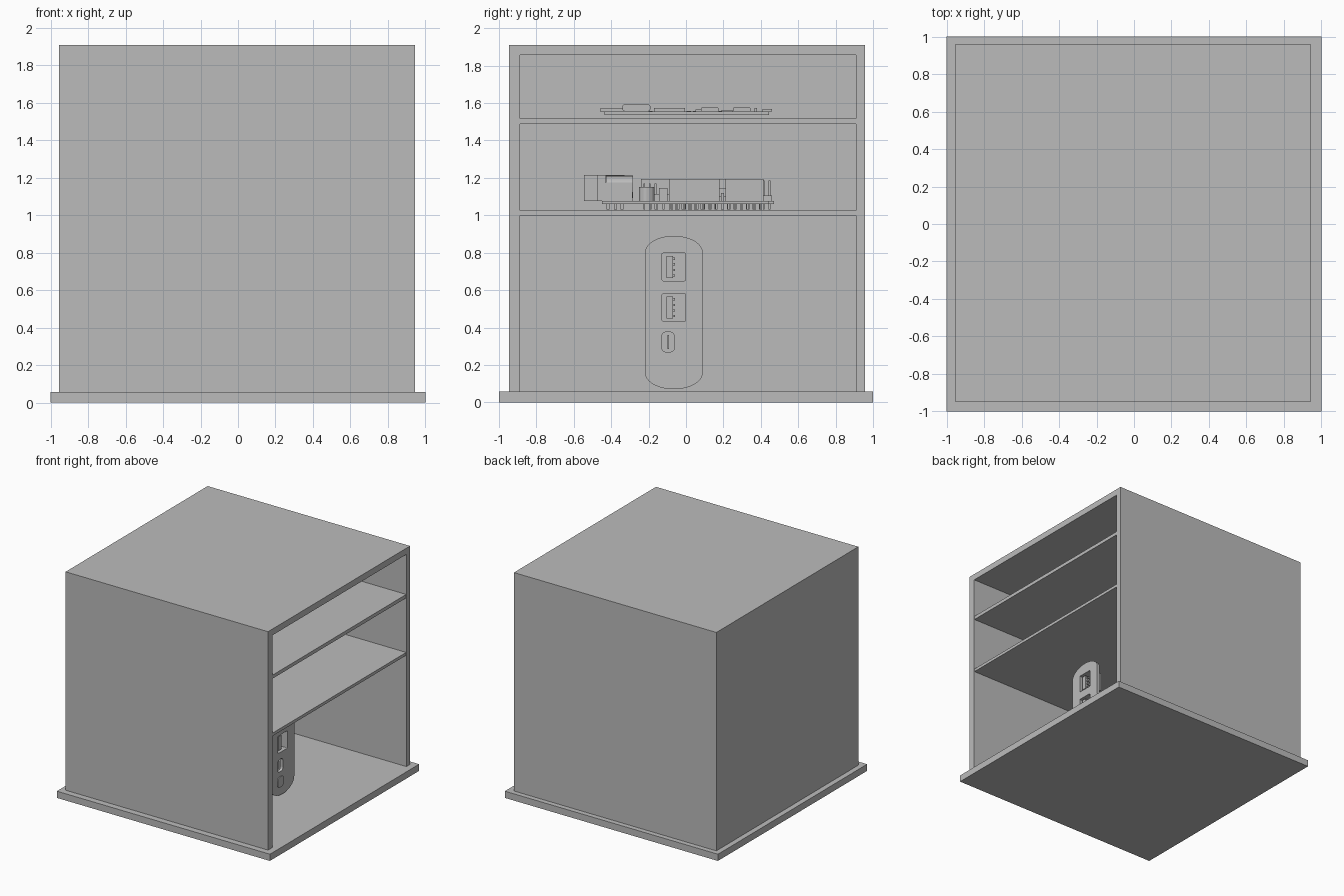
import bpy, bmesh, math

if "Cube" in bpy.data.objects:
    bpy.data.objects.remove(bpy.data.objects["Cube"])

grey = bpy.data.materials.new("plain_grey")
grey.diffuse_color = (0.5, 0.5, 0.5, 1)
grey.use_nodes = True
grey.node_tree.nodes["Principled BSDF"].inputs["Base Color"].default_value = grey.diffuse_color


def finish(name, bm):
    bmesh.ops.recalc_face_normals(bm, faces=bm.faces)
    me = bpy.data.meshes.new(name)
    bm.to_mesh(me)
    bm.free()
    me.materials.append(grey)
    ob = bpy.data.objects.new(name, me)
    bpy.context.collection.objects.link(ob)
    return ob


def add_box(bm, x0, x1, y0, y1, z0, z1):
    vs = bmesh.ops.create_cube(bm, size=1)["verts"]
    for v in vs:
        v.co.x = x1 if v.co.x > 0 else x0
        v.co.y = y1 if v.co.y > 0 else y0
        v.co.z = z1 if v.co.z > 0 else z0


def boxes(name, *dims):
    bm = bmesh.new()
    for d in dims:
        add_box(bm, *d)
    return finish(name, bm)


def prism(name, x0, x1, y0, y1, z0, z1, ry, rz, n=6):
    """Rounded rectangle in the yz plane, extruded along x."""
    bm = bmesh.new()
    pts = []
    for q, (cy, cz) in enumerate([(y1 - ry, z1 - rz), (y0 + ry, z1 - rz),
                                  (y0 + ry, z0 + rz), (y1 - ry, z0 + rz)]):
        for i in range(n + 1):
            a = math.pi / 2 * (q + i / n)
            pts.append((x0, cy + ry * math.cos(a), cz + rz * math.sin(a)))
    f = bm.faces.new([bm.verts.new(p) for p in pts])
    g = bmesh.ops.extrude_face_region(bm, geom=[f])["geom"]
    for v in g:
        if isinstance(v, bmesh.types.BMVert):
            v.co.x = x1
    bmesh.ops.remove_doubles(bm, verts=bm.verts, dist=1e-5)
    return finish(name, bm)


def cylinders(name, items, n=16):
    """Upright cylinders: (x, y, z0, z1, radius)."""
    bm = bmesh.new()
    for x, y, z0, z1, r in items:
        vs = bmesh.ops.create_cone(bm, cap_ends=True, segments=n, radius1=r,
                                   radius2=r, depth=z1 - z0)["verts"]
        bmesh.ops.translate(bm, verts=vs, vec=(x, y, (z0 + z1) / 2))
    return finish(name, bm)


def cut(ob, *cutters):
    for c in cutters:
        m = ob.modifiers.new("cut", 'BOOLEAN')
        m.operation, m.solver, m.object = 'DIFFERENCE', 'EXACT', c
        c.hide_render = True
        c.hide_viewport = True


# Cabinet: base, shell open on the right side, two shelves
boxes("base_plate", (-1, 1, -1, 1, 0, 0.057))
shell = boxes("cabinet_shell", (-0.955, 0.945, -0.947, 0.957, 0.057, 1.91))
cut(shell, boxes("shell_cutter", (-0.90, 1.2, -0.887, 0.908, -0.1, 1.857)))
boxes("lower_shelf", (-0.90, 0.943, -0.887, 0.908, 1.0, 1.025))
boxes("upper_shelf", (-0.90, 0.943, -0.887, 0.908, 1.487, 1.517))

# Port panel: thin rounded plate with cut openings
PX = 0.465
panel = prism("port_panel", PX - 0.025, PX, -0.22, 0.09, 0.07, 0.89, 0.154, 0.09, 10)
cutters = [prism("usb_cutter", PX - 0.1, PX + 0.1, -0.128, -0.002, z, z + 0.148, 0.006, 0.006, 2)
           for z in (0.433, 0.65)]
cutters.append(prism("slot_cutter", PX - 0.1, PX + 0.1, -0.13, -0.062, 0.27, 0.375, 0.02, 0.025))
cut(panel, *cutters)

# Sockets behind the panel, with tongue and contacts
for i, z in enumerate((0.433, 0.65)):
    z1 = z + 0.148
    b = PX - 0.11
    f = PX - 0.025
    boxes(f"usb_socket_{i}",
          (b, b + 0.01, -0.135, 0.005, z - 0.007, z1 + 0.007),
          (b, f, -0.135, -0.128, z - 0.007, z1 + 0.007),
          (b, f, -0.002, 0.005, z - 0.007, z1 + 0.007),
          (b, f, -0.135, 0.005, z - 0.007, z),
          (b, f, -0.135, 0.005, z1, z1 + 0.007),
          (b, PX - 0.01, -0.105, -0.07, z + 0.015, z1 - 0.015),
          *[(b, PX - 0.02, -0.07, -0.058, z + 0.022 + k * 0.03, z + 0.034 + k * 0.03)
            for k in range(4)])
boxes("slot_socket",
      (PX - 0.09, PX - 0.08, -0.137, -0.055, 0.263, 0.382),
      (PX - 0.08, PX - 0.012, -0.1, -0.092, 0.285, 0.36))
prism("power_button", PX - 0.02, PX + 0.006, -0.137, -0.057, 0.14, 0.23, 0.03, 0.03)

# Lower controller board
XA, XB = -0.335, 0.38
TOP = 1.077
boxes("controller_board", (XA, XB, -0.45, 0.445, 1.06, TOP),
      (XA + 0.1, XB - 0.07, 0.445, 0.47, 1.06, TOP))
boxes("square_usb_jack", (-0.20, -0.04, -0.545, -0.33, TOP, 1.215))
boxes("power_jack", (XB - 0.165, XB - 0.045, -0.475, -0.43, TOP, 1.215),
      (XB - 0.165, XB - 0.045, -0.43, -0.285, TOP, 1.175))
bar = cylinders("power_jack_barrel", [(0, 0, -0.075, 0.07, 0.06)], 20)
bar.rotation_euler = (math.pi / 2, 0, 0)
bar.location = (XB - 0.105, -0.358, 1.152)


def socket_row(name, x, y0, count):
    """Header strip with holes on top and solder pins below."""
    pitch = 0.034
    ob = boxes(name, (x - 0.017, x + 0.017, y0, y0 + count * pitch, TOP, 1.195))
    ys = [y0 + (k + 0.5) * pitch for k in range(count)]
    cut(ob, boxes(name + "_cutter", *[(x - 0.008, x + 0.008, y - 0.008, y + 0.008, 1.14, 1.25)
                                      for y in ys]))
    boxes(name + "_pins", *[(x - 0.005, x + 0.005, y - 0.005, y + 0.005, 1.03, 1.06) for y in ys])


for nm, x, y0, count in (("power_header", XB - 0.034, -0.092, 8), ("analog_header", XB - 0.034, 0.21, 6),
                         ("digital_header_a", XA + 0.034, -0.24, 10), ("digital_header_b", XA + 0.034, 0.14, 8)):
    socket_row(nm, x, y0, count)

# Long chip, its legs, pin blocks and small parts
boxes("long_chip", (0.13, 0.22, -0.06, 0.41, 1.10, 1.145),
      *[(x, x + 0.012, y * 0.034 - 0.05, y * 0.034 - 0.035, 1.03, 1.12)
        for y in range(14) for x in (0.118, 0.22)])
boxes("end_pin_block", (-0.01, 0.08, 0.4, 0.46, TOP, 1.105),
      *[(x, x + 0.009, y, y + 0.009, 1.03, 1.185)
        for x in (0.0, 0.03, 0.06) for y in (0.412, 0.442)])
boxes("side_pin_block", (-0.24, -0.17, -0.24, -0.15, TOP, 1.105),
      *[(x, x + 0.009, y, y + 0.009, 1.03, 1.17)
        for x in (-0.23, -0.19) for y in (-0.228, -0.198, -0.168)])
boxes("jack_pins", *[(x, x + 0.02, y, y + 0.015, 1.03, 1.06)
                     for x in (-0.18, -0.08, 0.23, 0.3) for y in (-0.425, -0.385, -0.35)])
cylinders("capacitors", [(0.31, -0.21, TOP, 1.15, 0.042), (0.21, -0.21, TOP, 1.15, 0.042)])
boxes("small_parts", (0.28, 0.345, -0.145, -0.1, TOP, 1.145),
      (0.02, 0.07, -0.2, -0.05, TOP, 1.115), (-0.1, -0.03, -0.22, -0.14, TOP, 1.09),
      (-0.31, -0.24, -0.38, -0.30, TOP, 1.11))

# Upper small computer board
UA, UB, UT = -0.165, 0.24, 1.555
prism_board = boxes("computer_board", (UA, UB, -0.435, 0.445, 1.535, UT))
boxes("card_slot", (-0.05, 0.12, -0.46, -0.27, UT, 1.571))
boxes("main_chip", (-0.05, 0.12, -0.17, -0.005, UT, 1.573))
boxes("ribbon_connector", (-0.08, 0.16, 0.41, 0.46, UT, 1.569),
      (-0.08, 0.16, 0.365, 0.38, UT, 1.575))
prism("video_port", UB - 0.09, UB + 0.012, -0.34, -0.19, UT, 1.594, 0.015, 0.015, 3)
for i, y in enumerate((0.08, 0.25)):
    prism(f"micro_port_{i}", UB - 0.065, UB + 0.015, y, y + 0.095, UT - 0.002, 1.578, 0.01, 0.01, 3)
boxes("board_chips", (0.0, 0.07, 0.05, 0.12, UT, 1.565), (0.02, 0.08, 0.19, 0.25, UT, 1.564),
      (-0.02, 0.02, 0.28, 0.33, UT, 1.562))
cylinders("pin_pads", [(UA + 0.03 + r * 0.034, -0.325 + k * 0.034, UT, UT + 0.003, 0.011)
                       for k in range(20) for r in range(2)], 10)
